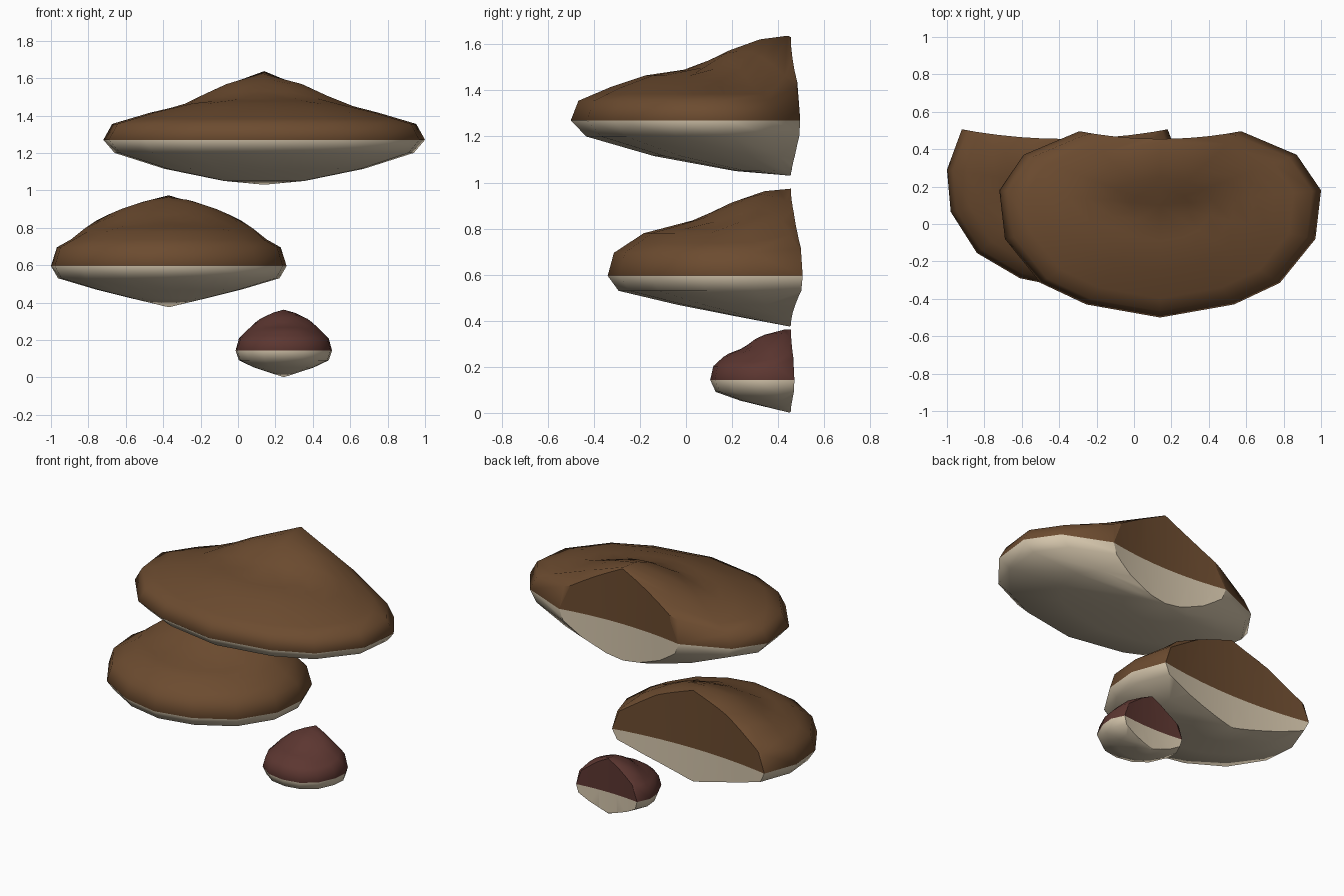
import bpy, bmesh, math
from mathutils import Vector

if "Cube" in bpy.data.objects:
    bpy.data.objects.remove(bpy.data.objects["Cube"])


def material(name, rgb):
    m = bpy.data.materials.new(name)
    m.diffuse_color = (*rgb, 1)
    m.use_nodes = True
    m.node_tree.nodes["Principled BSDF"].inputs["Base Color"].default_value = m.diffuse_color
    return m


brown = material("bark_brown", (0.15, 0.071, 0.029))
maroon = material("dark_maroon", (0.107, 0.037, 0.030))
cream = material("pale_cream", (0.66, 0.56, 0.41))
WALL = 0.455  # y of the trunk contact at the middle of each shelf


def lerp_profile(profile, r):
    for (r0, h0), (r1, h1) in zip(profile, profile[1:]):
        if r0 >= r >= r1:
            return h0 + (h1 - h0) * (r0 - r) / (r0 - r1)
    return profile[-1][1]


def shelf(name, mat, cx, rim, half, cy, dome, bump, under, R):
    # rim outline, mirrored from one half (front point first, back point last)
    outline = half + [(-x, y) for x, y in reversed(half[1:-1])]
    bm = bmesh.new()
    n = len(outline)
    rim_verts = [bm.verts.new((cx + x, y, rim)) for x, y in outline]
    amp, bx, by = bump

    def top(x, y, r):
        d = math.hypot(x / bx, min(0, y - WALL) / by)
        return rim + lerp_profile(dome, r) + amp * max(0, 1 - d)

    def bottom(x, y, r):
        return rim - lerp_profile(under, r)

    def skin(centre, rings, height):
        prev = rim_verts
        for r in rings:
            ring = []
            for x, y in outline:
                px, py = x * r, centre + (y - centre) * r
                ring.append(bm.verts.new((cx + px, py, height(px, py, r))))
            for i in range(n):
                j = (i + 1) % n
                bm.faces.new((prev[i], prev[j], ring[j], ring[i]))
            prev = ring
        tip = bm.verts.new((cx, centre, height(0, centre, 0)))
        for i in range(n):
            bm.faces.new((prev[i], prev[(i + 1) % n], tip))

    # upper dome with a hump against the trunk, then the conical underside
    skin(cy, (dome[1][0], 0.83, 0.71, 0.58, 0.46, 0.32, 0.18), top)
    skin(WALL - 0.005, [p[0] for p in under[1:-1]], bottom)
    bmesh.ops.recalc_face_normals(bm, faces=bm.faces)
    me = bpy.data.meshes.new(name)
    bm.to_mesh(me)
    bm.free()
    ob = bpy.data.objects.new(name, me)
    bpy.context.collection.objects.link(ob)

    # hollow the back with a trunk-shaped cutter
    bpy.ops.mesh.primitive_cylinder_add(vertices=160, radius=R, depth=4,
                                        location=(cx, WALL + R, rim))
    cutter = bpy.context.object
    mod = ob.modifiers.new("trunk_cut", 'BOOLEAN')
    mod.operation, mod.solver, mod.object = 'DIFFERENCE', 'EXACT', cutter
    dg = bpy.context.evaluated_depsgraph_get()
    cut = bpy.data.meshes.new_from_object(ob.evaluated_get(dg))
    ob.modifiers.clear()
    bpy.data.objects.remove(cutter)

    # colour by height, sharp edges only round the cut
    bm = bmesh.new()
    bm.from_mesh(cut)
    bmesh.ops.bisect_plane(bm, geom=bm.verts[:] + bm.edges[:] + bm.faces[:],
                           dist=1e-4, plane_co=(0, 0, rim), plane_no=(0, 0, 1))
    axis = Vector((cx, WALL + R))
    on_wall = {f: all((v.co.xy - axis).length < R + 1e-3 for v in f.verts)
               for f in bm.faces}
    for f in bm.faces:
        f.smooth = True
        f.material_index = 0 if f.calc_center_median().z > rim else 1
    for e in bm.edges:
        e.smooth = len({on_wall[f] for f in e.link_faces}) < 2
    cut.materials.clear()
    cut.materials.append(mat)
    cut.materials.append(cream)
    bm.to_mesh(cut)
    bm.free()
    ob.data = cut


shelf("large_shelf", brown, 0.14, 1.27,
      [(0, -.5), (.395, -.43), (.64, -.315), (.83, -.08), (.86, .18),
       (.73, .37), (.435, .495), (0, .58)], 0.10,
      [(1, 0), (.945, .085), (.71, .145), (.46, .195), (.18, .22), (0, .225)],
      (0.23, 0.55, 0.42),
      [(1, 0), (.93, .07), (.62, .155), (.25, .22), (0, .24)], 2.3)

shelf("middle_shelf", brown, -0.37, 0.595,
      [(0, -.34), (.24, -.29), (.47, -.155), (.61, .065), (.63, .29),
       (.55, .507), (.3, .6), (0, .64)], 0.20,
      [(1, 0), (.95, .1), (.71, .185), (.32, .24), (0, .25)],
      (0.175, 0.58, 0.42),
      [(1, 0), (.94, .065), (.62, .125), (.3, .175), (0, .22)], 3.0)

shelf("small_shelf", maroon, 0.245, 0.143,
      [(0, .105), (.11, .125), (.2, .19), (.25, .3), (.258, .39),
       (.22, .471), (.1, .51), (0, .52)], 0.30,
      [(1, 0), (.93, .06), (.65, .11), (.18, .145), (0, .15)],
      (0.12, 0.27, 0.2),
      [(1, 0), (.93, .052), (.62, .09), (.3, .117), (0, .142)], 1.6)
